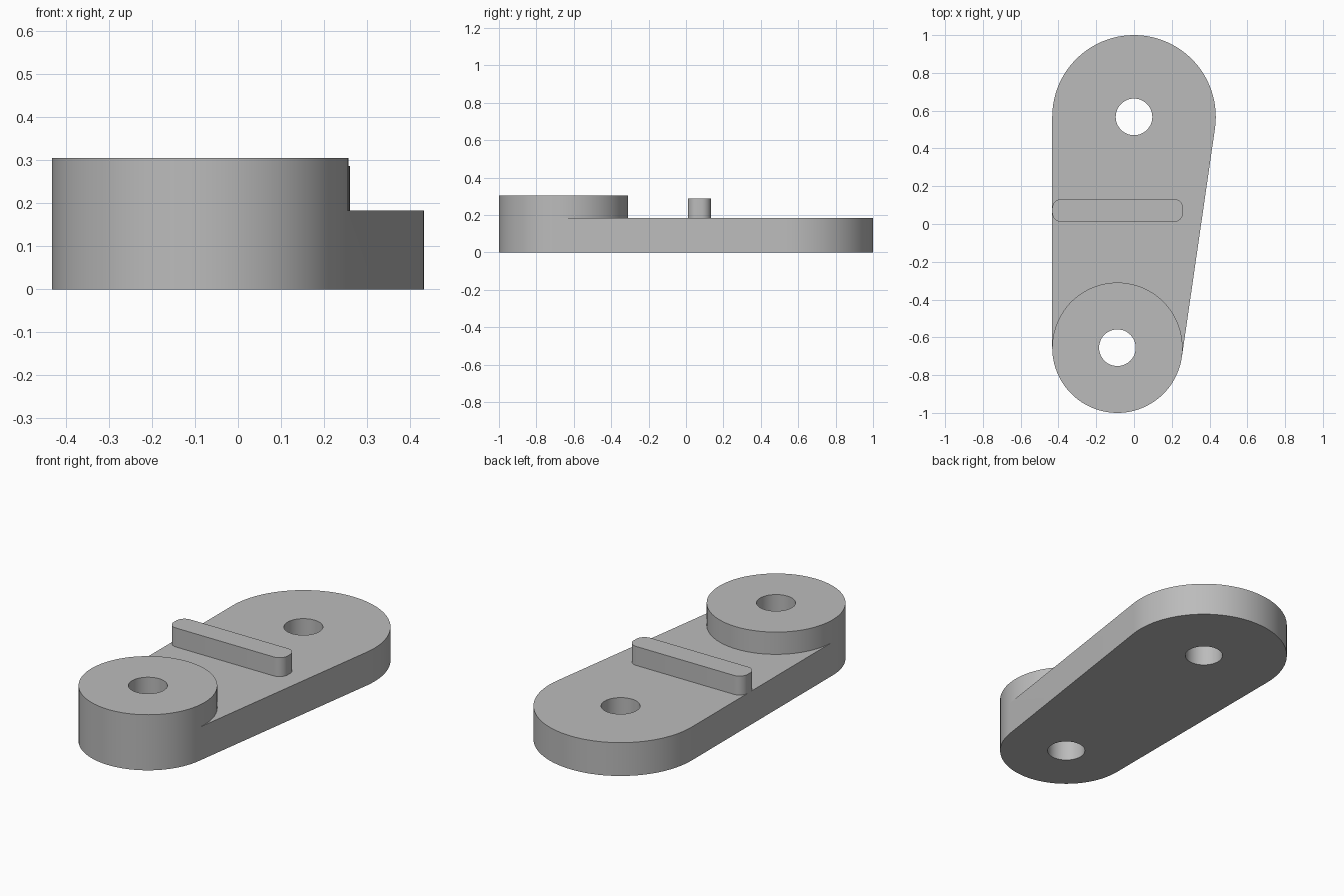
import bpy, bmesh, math
from math import cos, sin, pi

if "Cube" in bpy.data.objects:
    bpy.data.objects.remove(bpy.data.objects["Cube"])

BIG, BIG_R = (0.0, 0.567), 0.433
SMALL, SMALL_R = (-0.088, -0.655), 0.345
PLATE_H, BOSS_H, RIB_H, HOLE_R = 0.183, 0.305, 0.287, 0.097

grey = bpy.data.materials.new("plain grey")
grey.diffuse_color = (0.5, 0.5, 0.5, 1)
grey.use_nodes = True
grey.node_tree.nodes["Principled BSDF"].inputs["Base Color"].default_value = grey.diffuse_color


def arc(c, r, a0, a1, n):
    """Points from a0 to a1, both ends included."""
    return [(c[0] + r * cos(a0 + (a1 - a0) * i / n),
             c[1] + r * sin(a0 + (a1 - a0) * i / n)) for i in range(n + 1)]


def prism(name, outline, z0, z1):
    bm = bmesh.new()
    face = bm.faces.new([bm.verts.new((x, y, z0)) for x, y in outline])
    top = bmesh.ops.extrude_face_region(bm, geom=[face])["geom"]
    bmesh.ops.translate(bm, vec=(0, 0, z1 - z0),
                        verts=[v for v in top if isinstance(v, bmesh.types.BMVert)])
    bmesh.ops.recalc_face_normals(bm, faces=bm.faces)
    mesh = bpy.data.meshes.new(name)
    bm.to_mesh(mesh)
    bm.free()
    mesh.materials.append(grey)
    ob = bpy.data.objects.new(name, mesh)
    bpy.context.collection.objects.link(ob)
    return ob


def combine(target, tool, operation):
    mod = target.modifiers.new(operation.lower(), "BOOLEAN")
    mod.operation, mod.object, mod.solver = operation, tool, "EXACT"
    bpy.context.view_layer.objects.active = target
    bpy.ops.object.modifier_apply(modifier=mod.name)
    bpy.data.objects.remove(tool)


# Tapered plate: two round ends joined by their outer tangents
dx, dy = BIG[0] - SMALL[0], BIG[1] - SMALL[1]
right = math.atan2(dy, dx) - math.acos((SMALL_R - BIG_R) / math.hypot(dx, dy))
lower_arc = arc(SMALL, SMALL_R, pi, 2 * pi + right, 48)
link = prism("link_plate", arc(BIG, BIG_R, right, pi, 48) + lower_arc, 0, PLATE_H)

# Raised boss on the small end, sharing the plate's rounded wall
upper_arc = arc(SMALL, SMALL_R, 2 * pi + right, 3 * pi, 48)
combine(link, prism("boss", lower_arc + upper_arc[1:-1], PLATE_H, BOSS_H), "UNION")

# Cross rib with rounded corners
x0, x1, y0, y1, r = -0.433, 0.26, 0.01, 0.133, 0.05
corners = [(x1 - r, y1 - r), (x0 + r, y1 - r), (x0 + r, y0 + r), (x1 - r, y0 + r)]
rib = [p for i, c in enumerate(corners) for p in arc(c, r, i * pi / 2, (i + 1) * pi / 2, 8)]
combine(link, prism("rib", rib, PLATE_H, RIB_H), "UNION")

# Pin holes through both ends
for centre in (BIG, SMALL):
    combine(link, prism("hole", arc(centre, HOLE_R, 0, 2 * pi, 48)[:-1], -0.1, 0.5), "DIFFERENCE")

link.select_set(True)
bpy.context.view_layer.objects.active = link
bpy.ops.object.shade_smooth_by_angle(angle=math.radians(30))
